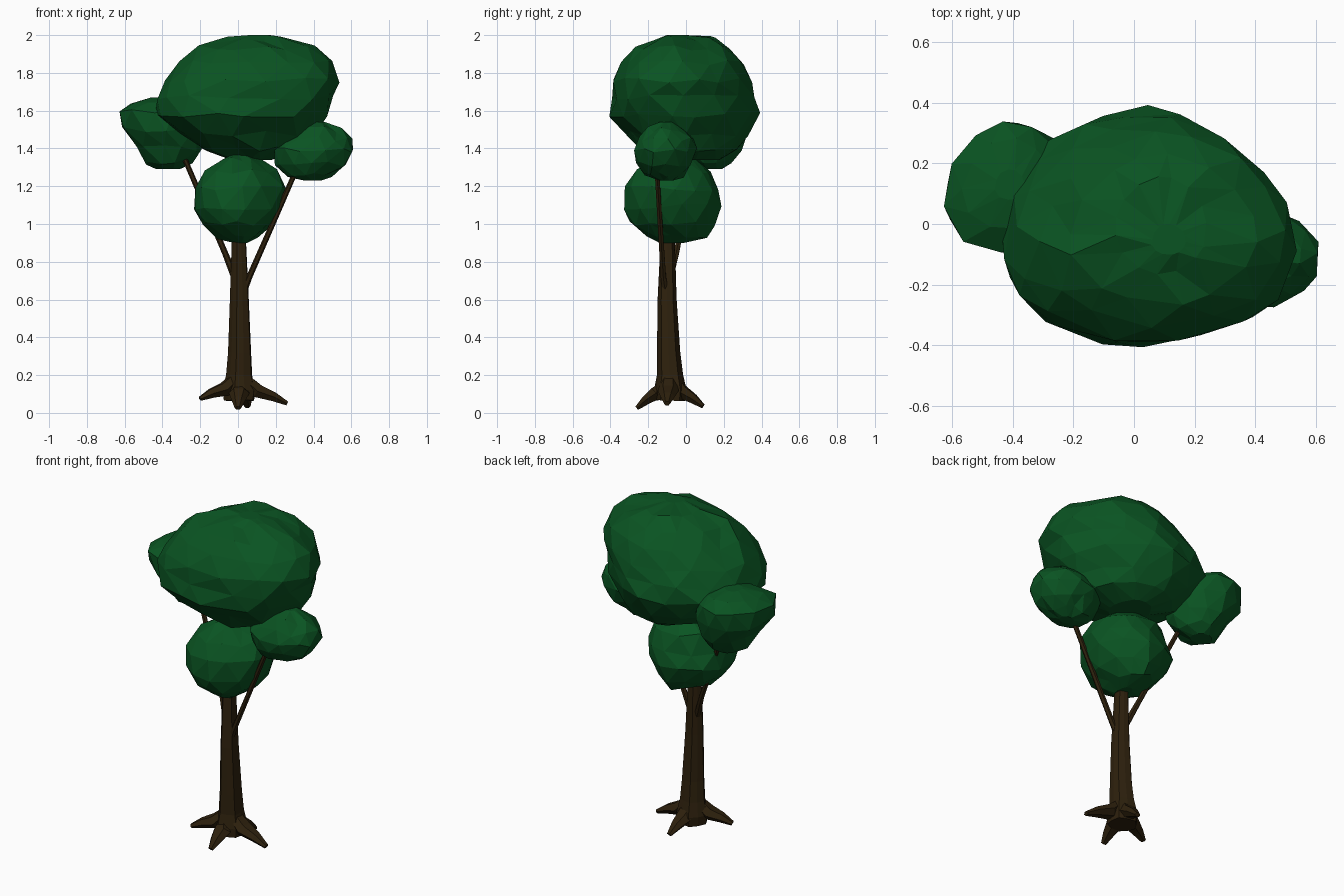
import bpy, bmesh, math, random
from mathutils import Vector

cube = bpy.data.objects.get("Cube")
if cube:
    bpy.data.objects.remove(cube, do_unlink=True)


def make_material(name, rgb):
    mat = bpy.data.materials.new(name)
    mat.use_nodes = True
    color = (*rgb, 1)
    mat.diffuse_color = color
    bsdf = mat.node_tree.nodes["Principled BSDF"]
    bsdf.inputs["Base Color"].default_value = color
    bsdf.inputs["Roughness"].default_value = 0.9
    return mat


leaf = make_material("leaf green", (0.003, 0.088, 0.016))
bark = make_material("bark brown", (0.027, 0.015, 0.004))


def finish(bm, name, mat):
    bmesh.ops.recalc_face_normals(bm, faces=bm.faces)
    mesh = bpy.data.meshes.new(name)
    bm.to_mesh(mesh)
    bm.free()
    mesh.materials.append(mat)
    obj = bpy.data.objects.new(name, mesh)
    bpy.context.collection.objects.link(obj)
    return obj


def bridge(bm, rings):
    """Join a list of vertex rings into a closed skin."""
    sides = len(rings[0])
    for a, b in zip(rings, rings[1:]):
        for k in range(sides):
            n = (k + 1) % sides
            bm.faces.new((a[k], a[n], b[n], b[k]))
    bm.faces.new(rings[0])
    bm.faces.new(rings[-1])


def foliage(name, rows, sides, seed, taper=0.0):
    """Rough faceted clump; each row gives height, x span and y span."""
    rng = random.Random(seed)
    bm = bmesh.new()
    rings = []
    for i, (z, x0, x1, y0, y1) in enumerate(rows):
        inner = 0 < i < len(rows) - 1
        wobble = 0.016 if inner else 0
        ring = []
        for k in range(sides):
            a = math.tau * (k + i / 2 + rng.uniform(-0.2, 0.2)) / sides
            r = rng.uniform(0.98, 1.05)
            # Taper narrows the clump towards its back
            wide = r * (1 - taper * math.sin(a))
            x = (x0 + x1) / 2 + (x1 - x0) / 2 * wide * math.cos(a)
            y = (y0 + y1) / 2 + (y1 - y0) / 2 * r * math.sin(a)
            ring.append(bm.verts.new((x, y, z + rng.uniform(-wobble, wobble))))
        rings.append(ring)
    bridge(bm, rings)
    bmesh.ops.triangulate(bm, faces=bm.faces)
    return finish(bm, name, leaf)


def tube(bm, path, radii, sides, flute=0.0, flat=1.0):
    """Tapered tube along a path, with optional ridges or flattening."""
    path = [Vector(p) for p in path]
    rings = []
    for i, p in enumerate(path):
        along = (path[min(i + 1, len(path) - 1)] - path[max(i - 1, 0)]).normalized()
        hint = Vector((0, 0, 1)) if abs(along.z) < 0.8 else Vector((0, 1, 0))
        across = along.cross(hint).normalized()
        up = across.cross(along)
        ring = []
        for k in range(sides):
            a = math.tau * k / sides
            r = radii[i] * (1 + flute * (-1) ** k)
            ring.append(bm.verts.new(p + across * math.cos(a) * r + up * math.sin(a) * r * flat))
        rings.append(ring)
    bridge(bm, rings)


# Foliage clumps
foliage("main_crown", [
    (1.34, -0.04, 0.18, -0.07, 0.18),
    (1.4, -0.19, 0.33, -0.22, 0.27),
    (1.48, -0.33, 0.39, -0.31, 0.33),
    (1.58, -0.42, 0.45, -0.39, 0.38),
    (1.67, -0.42, 0.5, -0.39, 0.36),
    (1.76, -0.38, 0.53, -0.38, 0.34),
    (1.85, -0.29, 0.49, -0.33, 0.3),
    (1.93, -0.2, 0.4, -0.26, 0.23),
    (1.98, -0.06, 0.24, -0.16, 0.15),
    (2.0, 0.06, 0.17, -0.1, 0.0)], 15, 4, taper=0.12)
foliage("lower_foliage", [
    (0.9, -0.02, 0.05, -0.14, -0.01),
    (0.935, -0.11, 0.11, -0.21, 0.11),
    (1.0, -0.19, 0.19, -0.29, 0.15),
    (1.09, -0.24, 0.23, -0.33, 0.19),
    (1.19, -0.23, 0.25, -0.32, 0.17),
    (1.28, -0.18, 0.21, -0.26, 0.13),
    (1.34, -0.1, 0.13, -0.17, 0.04),
    (1.37, -0.03, 0.05, -0.1, -0.03)], 12, 7)
foliage("right_foliage", [
    (1.29, -0.43, -0.31, 0.08, 0.19),
    (1.33, -0.48, -0.24, 0, 0.24),
    (1.4, -0.54, -0.2, -0.05, 0.29),
    (1.5, -0.61, -0.17, -0.09, 0.33),
    (1.6, -0.63, -0.2, -0.09, 0.33),
    (1.64, -0.56, -0.25, -0.02, 0.28),
    (1.67, -0.46, -0.36, 0.08, 0.18)], 11, 11, taper=0.15)
foliage("left_foliage", [
    (1.23, 0.35, 0.44, -0.14, -0.07),
    (1.26, 0.26, 0.5, -0.22, -0.01),
    (1.32, 0.2, 0.57, -0.26, 0.03),
    (1.39, 0.18, 0.61, -0.28, 0.06),
    (1.45, 0.22, 0.6, -0.25, 0.04),
    (1.5, 0.32, 0.55, -0.2, -0.01),
    (1.54, 0.39, 0.46, -0.14, -0.07)], 12, 15)

# Trunk with a flared foot
bm = bmesh.new()
tube(bm,
     [(0.01, -0.085, 0.065), (0.01, -0.083, 0.12), (0.01, -0.085, 0.2), (0.012, -0.092, 0.32),
      (0.01, -0.1, 0.6), (0.007, -0.097, 0.9), (0.005, -0.095, 1.05)],
     [0.08, 0.086, 0.069, 0.061, 0.05, 0.038, 0.035], 10, flute=0.06)
finish(bm, "trunk", bark)

# Spreading roots, each sweeping from inside the trunk foot to a blunt tip
base = Vector((0.01, -0.09, 0))
tips = {"right_root": (-0.2, -0.16, 0.075), "front_root": (0, -0.26, 0.025),
        "left_root": (0.26, -0.1, 0.05), "back_root": (0.05, 0.09, 0.035)}
for name, tip in tips.items():
    tip = Vector(tip)
    path = []
    for t, z in ((0.06, 0.19), (0.38, 0.115), (0.72, 0.085)):
        p = base.lerp(tip, t)
        p.z = z + (tip.z - 0.05) * t
        path.append(p)
    bm = bmesh.new()
    tube(bm, path + [tip], [0.04, 0.055, 0.037, 0.017], 6, flat=0.75)
    # Keep the foot on the ground
    for v in bm.verts:
        v.co.z = max(v.co.z, 0)
    finish(bm, name, bark)

# Thin branches up to the side clumps
branches = {"right_branch": [(-0.01, -0.09, 0.7), (-0.07, -0.05, 0.85), (-0.34, 0.07, 1.48)],
            "left_branch": [(0.02, -0.105, 0.62), (0.06, -0.12, 0.72), (0.35, -0.16, 1.38)]}
for name, path in branches.items():
    bm = bmesh.new()
    tube(bm, path, [0.02, 0.016, 0.013], 6)
    finish(bm, name, bark)
